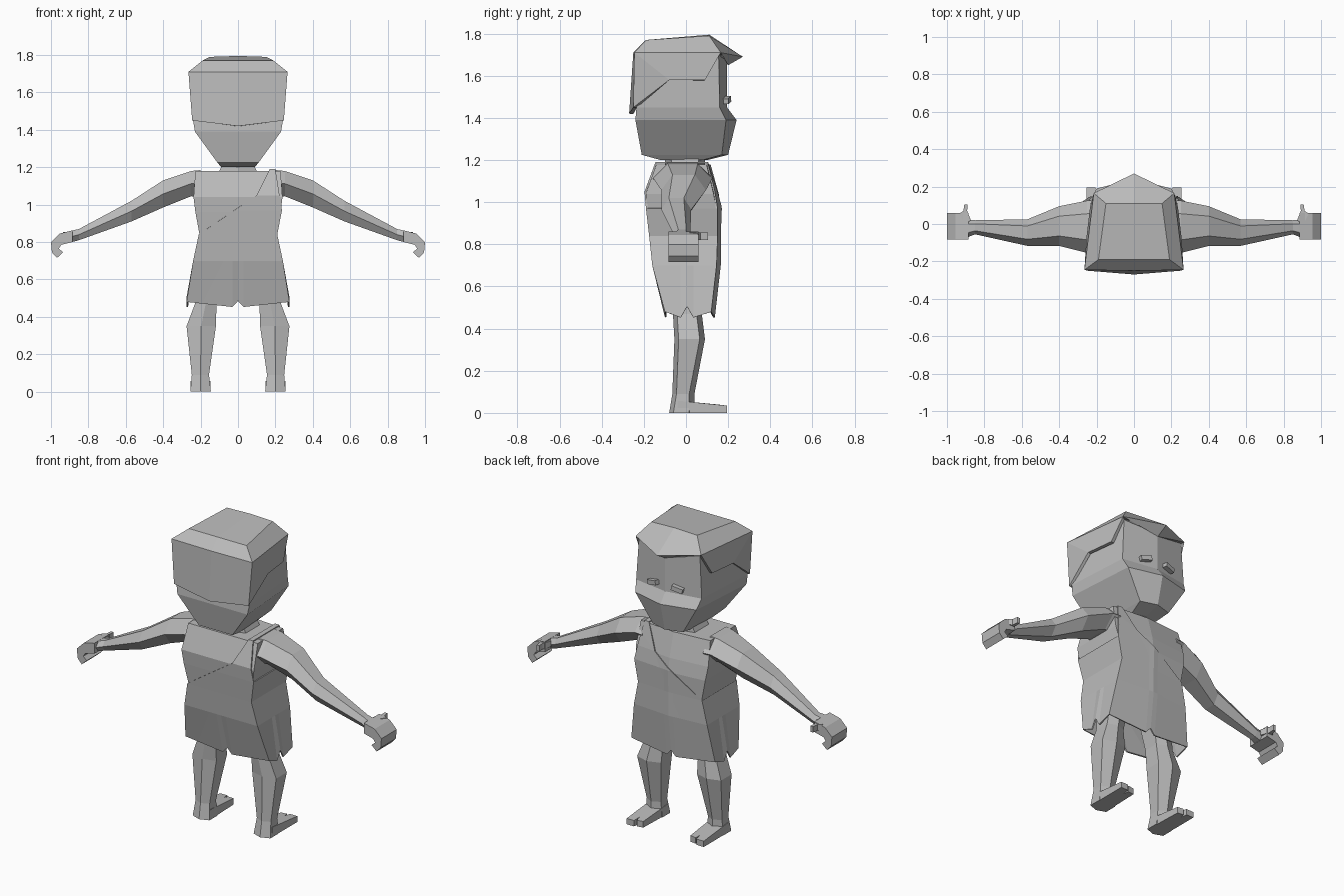
import bpy, bmesh, math
from mathutils import Vector

if "Cube" in bpy.data.objects:
    bpy.data.objects.remove(bpy.data.objects["Cube"])

grey = bpy.data.materials.new("plain_grey")
grey.diffuse_color = (0.5, 0.5, 0.5, 1)
grey.use_nodes = True
grey.node_tree.nodes["Principled BSDF"].inputs["Base Color"].default_value = grey.diffuse_color


def make(name, verts, faces, mirror=False, recalc=True):
    """Mesh object from points and faces, optionally mirrored across x."""
    me = bpy.data.meshes.new(name)
    me.from_pydata(verts, [], faces)
    if recalc:
        bm = bmesh.new()
        bm.from_mesh(me)
        bmesh.ops.recalc_face_normals(bm, faces=bm.faces)
        bm.to_mesh(me)
        bm.free()
    me.materials.append(grey)
    ob = bpy.data.objects.new(name, me)
    bpy.context.collection.objects.link(ob)
    if mirror:
        ob.modifiers.new("mirror", 'MIRROR')
    return ob


def loft(name, rings, mirror=False, start=True, end=True):
    """Skin over a list of equal-length closed rings."""
    n = len(rings[0])
    faces = []
    for r in range(len(rings) - 1):
        for i in range(n):
            j = (i + 1) % n
            faces.append((r * n + i, r * n + j, (r + 1) * n + j, (r + 1) * n + i))
    if start:
        faces.append(tuple(range(n)))
    if end:
        faces.append(tuple(range((len(rings) - 1) * n, len(rings) * n)))
    return make(name, [p for r in rings for p in r], faces, mirror)


def whole(half):
    """Full ring from a half ring running from back centre to front centre."""
    return half + [(-x, y, z) for x, y, z in half[-2:0:-1]]


def prism(name, outline, axis, a, b, mirror=True):
    """Extrude a 2D outline along y or z."""
    def put(p, d):
        return (p[0], d, p[1]) if axis == 'y' else (p[0], p[1], d)
    return loft(name, [[put(p, a) for p in outline], [put(p, b) for p in outline]], mirror)


# head: z, back width, back y, front width, front corner y, front centre y
HEAD = [(1.20, .09, -.12, .08, .08, .10), (1.225, .11, -.21, .10, .17, .20),
        (1.39, .23, -.24, .20, .19, .24), (1.45, .24, -.235, .215, .16, .195),
        (1.70, .25, -.23, .20, .155, .195)]
loft("head", [whole([(0, b, z), (w, b, z), (f, fy, z), (0, c, z)])
              for z, w, b, f, fy, c in HEAD])

# hair cap with pointed fringe and stepped sides
hair = make("hair", [
    (.19, -.19, 1.77), (.15, .11, 1.79), (0, -.19, 1.77), (0, .11, 1.795),
    (.265, -.245, 1.71), (0, -.25, 1.71), (.215, .165, 1.71), (0, .27, 1.69),
    (.245, -.25, 1.45), (0, -.27, 1.42), (.255, -.08, 1.58), (.235, .09, 1.58),
    (0, .20, 1.65)],
    [(2, 0, 1, 3), (2, 5, 4, 0), (0, 4, 6, 1), (1, 6, 7, 3), (5, 9, 8, 4),
     (4, 8, 10), (4, 10, 11, 6), (6, 12, 7)], mirror=True, recalc=False)
sol = hair.modifiers.new("thickness", 'SOLIDIFY')
sol.thickness, sol.offset = .02, -1

# eyes: small tilted bars
for s in (-1, 1):
    eye = prism("eye", [(-.033, -.013), (.033, -.013), (.033, .013), (-.033, .013)],
                'y', -.016, .016, mirror=False)
    eye.location = (s * .08, .192, 1.485)
    eye.rotation_euler = (0, s * math.radians(12), -s * math.radians(12))

# neck
loft("neck", [whole([(0, -.10, z), (w, -.07, z), (w, .06, z), (0, .09, z)])
              for z, w in ((1.14, .12), (1.21, .085))])

# torso: z, half width, back y, front corner y, front centre y
BODY = [(.70, .24, -.16, .145, .165), (.84, .21, -.175, .15, .165),
        (.97, .235, -.19, .15, .17), (1.05, .245, -.197, .135, .16),
        (1.19, .235, -.145, .10, .12)]
k = .97
loft("torso", [whole([(0, b * k, z - .01), (w * k, b * k, z - .01),
                      (w * k, f * k, z - .01), (0, c * k, z - .01)])
               for z, w, b, f, c in BODY])


# tunic with notched hem, hanging from one shoulder
def tunic_ring(z, w, b, f, c, hem=None):
    zc, zs, zk = hem or (z, z, z)   # notch, hem, corner heights
    return whole([(0, b, zc), (.03, b, zs), (w, b, zk), (w, -.025, zs), (w, .005, zc + (zc != z) * .02),
                  (w, .035, zs), (w, f, zk), (.03, c - .003, zs), (0, c, zc)])


hem = tunic_ring(.45, .275, -.10, .12, .14, (.485, .453, .48))
tunic = loft("tunic", [hem] + [tunic_ring(*r) for r in BODY], start=False)
bm = bmesh.new()
bm.from_mesh(tunic.data)
# sash edge in two slopes, and the arm side of the strap
CUTS = [((-.21, .84), (.10, 1.05)), ((.10, 1.05), (.17, 1.19)), ((.20, 1.19), (.235, .97))]


def side(line, x, z):
    (x0, z0), (x1, z1) = line
    return (x1 - x0) * (z - z0) - (z1 - z0) * (x - x0)


for line in CUTS:
    (x0, z0), (x1, z1) = line
    bmesh.ops.bisect_plane(bm, geom=bm.verts[:] + bm.edges[:] + bm.faces[:],
                           plane_co=Vector((x0, 0, z0)),
                           plane_no=Vector((z0 - z1, 0, x1 - x0)).normalized())
gone = []
for f in bm.faces:
    p = f.calc_center_median()
    bare = side(CUTS[0], p.x, p.z) > 0 and side(CUTS[1], p.x, p.z) > 0
    armhole = p.z > .97 and side(CUTS[2], p.x, p.z) > 0
    if bare or armhole:
        gone.append(f)
bmesh.ops.delete(bm, geom=gone, context='FACES')
bm.to_mesh(tunic.data)
bm.free()
sol = tunic.modifiers.new("thickness", 'SOLIDIFY')
sol.thickness, sol.offset = .008, -1

# arms: x, top, bottom, back y, front y
ARM = [(.20, 1.185, 1.04, -.165, .13), (.25, 1.18, 1.045, -.155, .125),
       (.40, 1.13, .985, -.117, .095), (.57, 1.02, .91, -.117, .025),
       (.85, .87, .81, -.055, .02), (.90, .858, .797, -.075, .025)]


def arm_ring(x, t, b, y0, y1):
    m, d, zm = (y0 + y1) / 2, (y1 - y0) / 4, (t + b) / 2
    return [(x, y0, zm), (x, m - d, t), (x, m + d, t), (x, y1, zm), (x, m + d, b), (x, m - d, b)]


loft("arms", [arm_ring(*r) for r in ARM], mirror=True)

# curled hands and thumbs
prism("hands", [(.885, .862), (.955, .845), (1.0, .80), (.995, .745), (.968, .715),
                (.935, .745), (.958, .765), (.945, .785), (.885, .80)], 'y', -.083, .06)
prism("thumbs", [(.872, .02), (.905, .0), (.935, .055), (.912, .07), (.907, .105), (.89, .105),
                 (.892, .07)], 'z', .82, .855)

# legs: z, inner x, outer x, back y, front y
LEG = [(.62, .09, .21, -.08, .08), (.47, .115, .23, -.062, .075), (.35, .118, .275, -.055, .09),
       (.09, .155, .247, -.065, .04), (0, .145, .255, -.08, .04)]


def leg_ring(z, a, b, y0, y1):
    m = (a + b) / 2
    return [(a, y0 + .02, z), (m, y0, z), (b, y0 + .02, z), (b, y1 - .025, z), (m, y1, z), (a, y1 - .025, z)]


loft("legs", [leg_ring(*r) for r in LEG], mirror=True)

# feet with split toes, tapering to the tip
FOOT = [(.148, -.04), (.253, -.04), (.253, .195), (.205, .195), (.20, .15), (.193, .185), (.155, .18)]
loft("feet", [[(x, y, 0) for x, y in FOOT],
              [(x, y, .058 - max(y, 0) * .12) for x, y in FOOT]], mirror=True)
